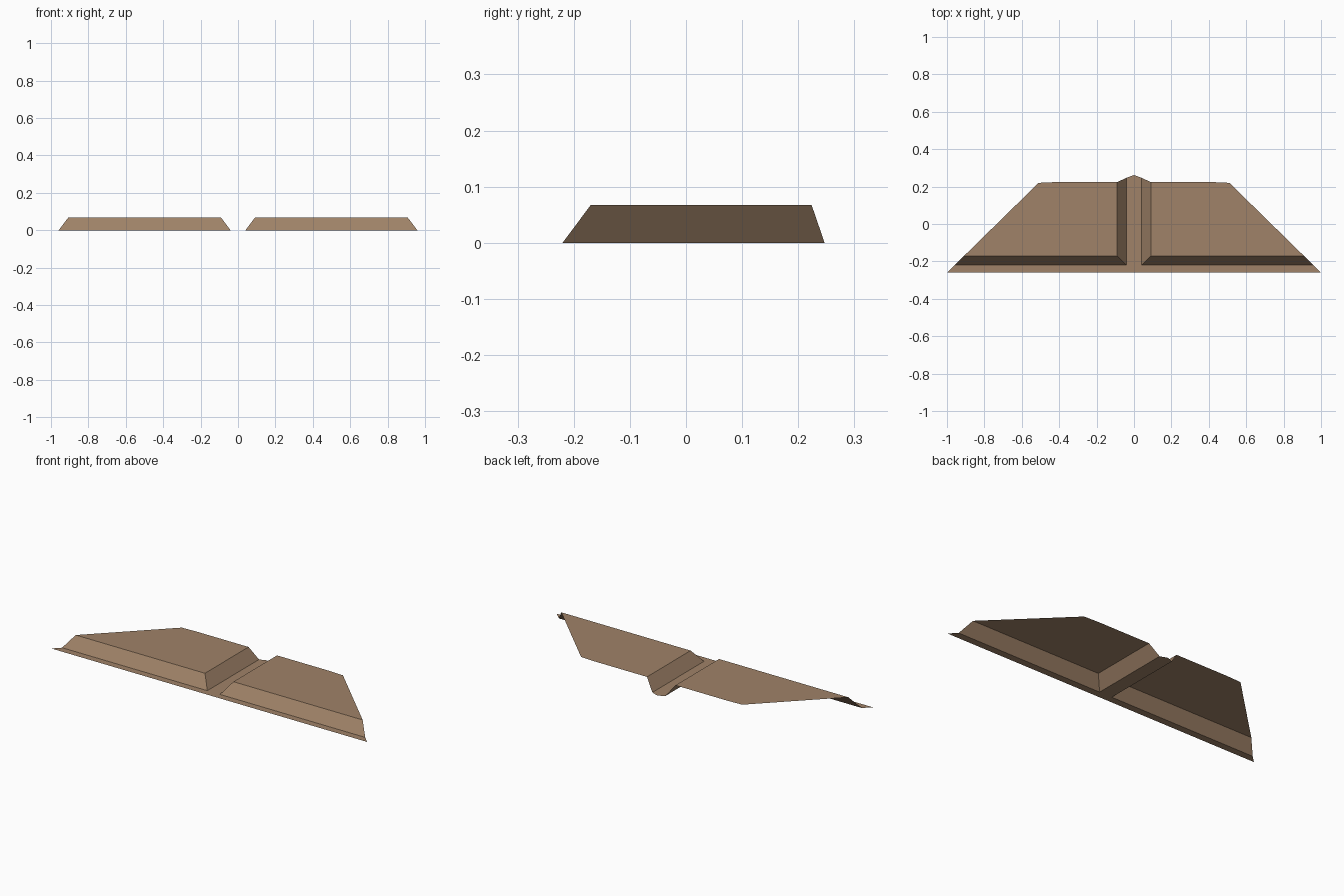
import bpy, bmesh

if "Cube" in bpy.data.objects:
    bpy.data.objects.remove(bpy.data.objects["Cube"])

H = 0.067          # height of the raised panels
FRONT, BACK = -0.26, 0.262


def edge_x(y):
    """x of the slanted outer edge at depth y"""
    return 1.0 - (y - FRONT) * 0.49 / 0.48


brown = bpy.data.materials.new("brown")
brown.diffuse_color = (0.35, 0.225, 0.138, 1)
brown.use_nodes = True
brown.node_tree.nodes["Principled BSDF"].inputs["Base Color"].default_value = brown.diffuse_color


def mirrored_sheet(name, polygons):
    """Open sheet from right-half polygons, mirrored across x = 0"""
    bm = bmesh.new()
    for poly in polygons:
        bm.faces.new([bm.verts.new(p) for p in poly])
    bmesh.ops.remove_doubles(bm, verts=bm.verts, dist=0.0005)
    for f in bm.faces:
        f.normal_update()
        if f.normal.z < 0:
            f.normal_flip()
    me = bpy.data.meshes.new(name)
    bm.to_mesh(me)
    bm.free()
    me.materials.append(brown)
    ob = bpy.data.objects.new(name, me)
    bpy.context.collection.objects.link(ob)
    mod = ob.modifiers.new("mirror", 'MIRROR')
    mod.use_clip = True
    return ob


# corner points of the right half
foot_in, foot_out = (0.04, -0.22, 0), (edge_x(-0.22), -0.22, 0)
top_in, top_out = (0.09, -0.17, H), (edge_x(-0.17), -0.17, H)
foot_back, top_back = (0.04, 0.247, 0), (0.09, 0.224, H)

# flat floor: front lip and central channel with pointed back
mirrored_sheet("floor_channel", [
    [(0, FRONT, 0), (1, FRONT, 0), foot_out, foot_in, (0, -0.22, 0)],
    [(0, -0.22, 0), foot_in, foot_back, (0, BACK, 0)],
])

# raised panels: front bevel, channel wall and flat top
mirrored_sheet("raised_panels", [
    [foot_in, foot_out, top_out, top_in],
    [foot_in, top_in, top_back, foot_back],
    [top_in, top_out, (edge_x(0.22), 0.22, H), (0.42, 0.224, H), top_back],
])
